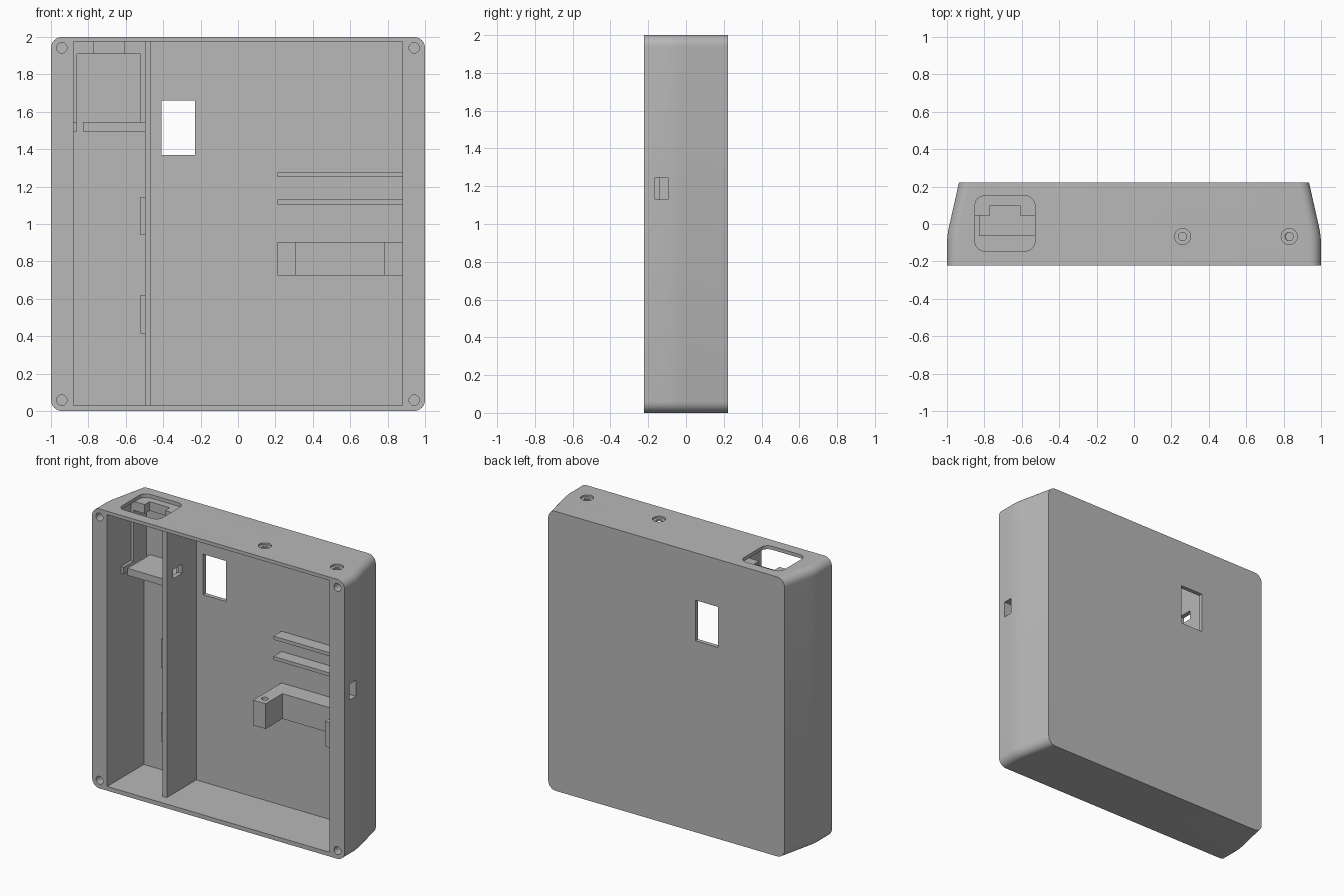
import bpy, bmesh, math
from mathutils import Matrix

cube = bpy.data.objects.get("Cube")
if cube:
    bpy.data.objects.remove(cube, do_unlink=True)

grey = bpy.data.materials.new("plain grey")
grey.use_nodes = True
grey.diffuse_color = (0.48, 0.48, 0.48, 1)
grey.node_tree.nodes["Principled BSDF"].inputs["Base Color"].default_value = (0.48, 0.48, 0.48, 1)


def finish(name, bm):
    bmesh.ops.recalc_face_normals(bm, faces=bm.faces)
    mesh = bpy.data.meshes.new(name)
    bm.to_mesh(mesh)
    bm.free()
    mesh.materials.append(grey)
    ob = bpy.data.objects.new(name, mesh)
    bpy.context.collection.objects.link(ob)
    return ob


def box(name, x, y, z):
    """Box from a (low, high) pair on each axis."""
    bm = bmesh.new()
    bmesh.ops.create_cube(bm, size=1)
    for v in bm.verts:
        v.co = [r[0] if c < 0 else r[1] for c, r in zip(v.co, (x, y, z))]
    return finish(name, bm)


def rounded(w, h, r, steps=8):
    """Rounded rectangle outline, half sizes w and h."""
    pts = []
    for k, (sx, sy) in enumerate(((1, 1), (-1, 1), (-1, -1), (1, -1))):
        for i in range(steps + 1):
            a = math.pi / 2 * (k + i / steps)
            pts.append((sx * (w - r) + r * math.cos(a), sy * (h - r) + r * math.sin(a)))
    return pts


def loft(name, rings):
    bm = bmesh.new()
    loops = [[bm.verts.new(p) for p in ring] for ring in rings]
    for a, b in zip(loops, loops[1:]):
        for i in range(len(a)):
            j = (i + 1) % len(a)
            bm.faces.new((a[i], a[j], b[j], b[i]))
    bm.faces.new(loops[0])
    bm.faces.new(loops[-1])
    return finish(name, bm)


def cylinder(name, centre, radius, depth, axis="Z"):
    bm = bmesh.new()
    m = Matrix.Translation(centre)
    if axis == "Y":
        m = m @ Matrix.Rotation(math.pi / 2, 4, "X")
    bmesh.ops.create_cone(bm, cap_ends=True, segments=32, radius1=radius,
                          radius2=radius, depth=depth, matrix=m)
    return finish(name, bm)


def cut(target, cutter):
    cutter.hide_render = True
    mod = target.modifiers.new("cut", "BOOLEAN")
    mod.operation, mod.solver, mod.object = "DIFFERENCE", "EXACT", cutter
    bpy.context.view_layer.objects.active = target
    bpy.ops.object.modifier_apply(modifier=mod.name)
    bpy.data.objects.remove(cutter, do_unlink=True)


FRONT, BACK, INNER = -0.222, 0.222, 0.192
EMBED = INNER + 0.01

# Outer shell: straight sides that bend softly into a taper
stations = [(FRONT, 1), (-0.1, 1), (-0.07, 0.998), (-0.04, 0.994),
            (-0.01, 0.988), (0.02, 0.981), (BACK, 0.936)]
shell = loft("case_shell", [[(x, y, z + 1) for x, z in rounded(w, 1, 0.06)]
                            for y, w in stations])
cut(shell, box("cavity", (-0.88, 0.88), (-0.3, INNER), (0.03, 1.975)))
cut(shell, box("back_window", (-0.41, -0.23), (0.1, 0.3), (1.37, 1.66)))
cut(shell, box("side_port", (0.8, 1.1), (-0.165, -0.095), (1.13, 1.245)))

# Rounded socket opening through the top
cut(shell, loft("socket_opening", [[(x - 0.69, y + 0.003, z) for x, y in rounded(0.16, 0.147, 0.05)]
                                   for z in (1.95, 2.05)]))

# Stepped holes in the top
for x in (0.26, 0.83):
    cut(shell, cylinder("top_hole", (x, -0.067, 2), 0.022, 0.12))
    cut(shell, cylinder("top_counterbore", (x, -0.067, 2.0), 0.043, 0.026))

# Screw holes in the front corners
for x in (-0.942, 0.942):
    for z in (0.058, 1.942):
        cut(shell, cylinder("screw_hole", (x, FRONT, z), 0.028, 0.3, "Y"))

# Divider wall with a cable slot and two retaining ridges
divider = box("divider_wall", (-0.498, -0.465), (-0.14, EMBED), (0.025, 1.98))
cut(divider, box("cable_slot", (-0.6, -0.4), (-0.07, 0.03), (1.57, 1.635)))
for name, z in (("upper_ridge", (0.94, 1.145)), ("lower_ridge", (0.415, 0.62))):
    box(name, (-0.52, -0.495), (-0.13, -0.06), z)

# Socket bay: notched head block, side rails, foot and shelf
head = box("socket_head", (-0.885, -0.495), (0.045, EMBED), (1.91, 1.975))
cut(head, box("head_notch", (-0.77, -0.61), (0, 0.1), (1.8, 2.1)))
box("socket_left_rail", (-0.885, -0.86), (0.045, EMBED), (1.495, 1.92))
box("socket_right_rail", (-0.52, -0.495), (0.045, EMBED), (1.54, 1.92))
box("socket_foot", (-0.885, -0.86), (-0.065, 0.05), (1.495, 1.545))
box("socket_shelf", (-0.83, -0.495), (-0.065, EMBED), (1.495, 1.545))

# Board ribs on the back wall
for name, z in (("upper_rib", (1.25, 1.275)), ("lower_rib", (1.105, 1.13))):
    box(name, (0.21, 0.885), (0.1, EMBED), z)

# Bracket with two drilled arms
box("bracket_bar", (0.3, 0.79), (0.06, EMBED), (0.725, 0.905))
for name, x in (("bracket_left_arm", (0.78, 0.885)), ("bracket_right_arm", (0.21, 0.31))):
    arm = box(name, x, (-0.13, EMBED), (0.725, 0.905))
    cut(arm, cylinder("arm_hole", ((x[0] + x[1]) / 2, -0.067, 0.905), 0.022, 0.2))

# Smooth the rounded parts and keep hard edges
bpy.ops.object.select_all(action="DESELECT")
shell.select_set(True)
bpy.context.view_layer.objects.active = shell
bpy.ops.object.shade_smooth_by_angle(angle=math.radians(30))
